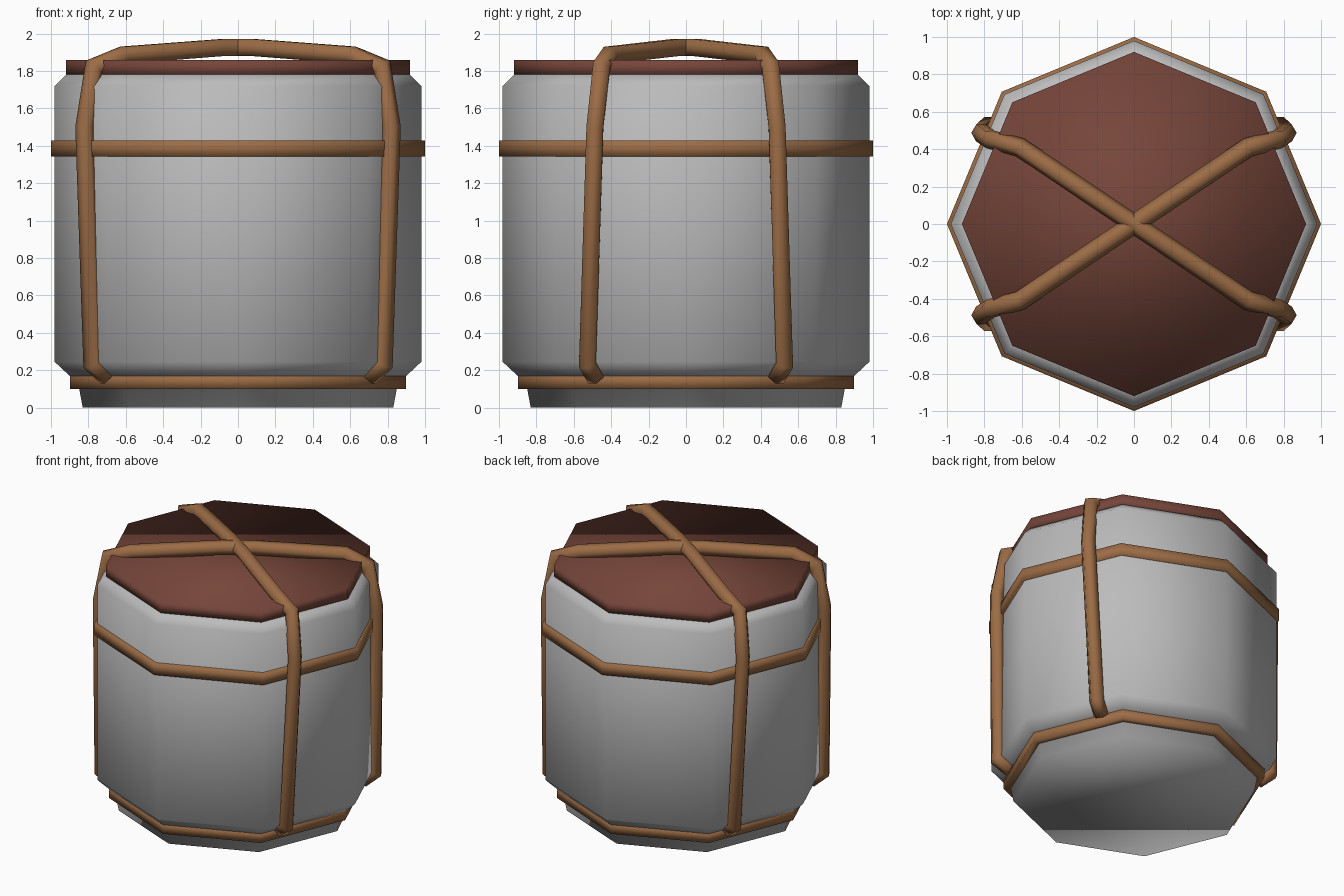
import bpy, bmesh, math
from mathutils import Vector

if "Cube" in bpy.data.objects:
    bpy.data.objects.remove(bpy.data.objects["Cube"])

SIDES = 8


def material(name, rgb):
    m = bpy.data.materials.new(name)
    m.use_nodes = True
    m.diffuse_color = (*rgb, 1)
    bsdf = m.node_tree.nodes["Principled BSDF"]
    bsdf.inputs["Base Color"].default_value = (*rgb, 1)
    bsdf.inputs["Roughness"].default_value = 0.8
    return m


clay = material("grey clay", (0.5, 0.5, 0.5))
leather = material("red brown lid", (0.18, 0.06, 0.042))
rope = material("tan rope", (0.33, 0.15, 0.06))


def finish(name, bm, mat):
    bmesh.ops.recalc_face_normals(bm, faces=bm.faces)
    for f in bm.faces:
        f.smooth = True
    mesh = bpy.data.meshes.new(name)
    bm.to_mesh(mesh)
    bm.free()
    mesh.materials.append(mat)
    obj = bpy.data.objects.new(name, mesh)
    bpy.context.collection.objects.link(obj)
    return obj


def skin(bm, rings, closed):
    """Join rings of points with quads; cap the ends unless closed."""
    loops = [[bm.verts.new(p) for p in ring] for ring in rings]
    pairs = list(zip(loops, loops[1:]))
    if closed:
        pairs.append((loops[-1], loops[0]))
    else:
        bm.faces.new(loops[0])
        bm.faces.new(loops[-1])
    for a, b in pairs:
        n = len(a)
        for i in range(n):
            j = (i + 1) % n
            bm.faces.new((a[i], a[j], b[j], b[i]))


def turned(name, profile, mat, closed=False):
    """Octagonal solid from (radius, height) pairs."""
    bm = bmesh.new()
    angles = [math.tau * i / SIDES for i in range(SIDES)]
    skin(bm, [[(r * math.cos(a), r * math.sin(a), z) for a in angles]
              for r, z in profile], closed)
    return finish(name, bm, mat)


def hoop(name, outer, z, height, depth):
    inner, h = outer - depth, height / 2
    turned(name, [(outer, z - h), (outer, z + h), (inner, z + h), (inner, z - h)],
           rope, closed=True)


def strap(name, half_path, flip, radius=0.052, sides=6):
    """Rope over the lid, from one side to the opposite one."""
    half = [Vector((x, y * flip, z)) for x, y, z in half_path]
    path = half + [Vector((-p.x, -p.y, p.z)) for p in reversed(half)]
    across = Vector((-path[2].y, path[2].x, 0)).normalized()
    rings = []
    for i, p in enumerate(path):
        before = (p - path[max(i - 1, 0)]).normalized()
        after = (path[min(i + 1, len(path) - 1)] - p).normalized()
        t = (before + after).normalized()
        side = (across - t * across.dot(t)).normalized()
        up = t.cross(side)
        # widen the mitred bends so the rope keeps its thickness
        stretch = 1 / max(t.dot(after if after.length else before), 0.6)
        rings.append([p + side * radius * math.cos(math.tau * k / sides)
                      + up * radius * stretch * math.sin(math.tau * k / sides)
                      for k in range(sides)])
    bm = bmesh.new()
    skin(bm, rings, closed=False)
    finish(name, bm, rope)


# Pot body and lid
turned("pot_body", [(0.83, 0), (0.86, 0.16), (0.9, 0.17), (0.98, 0.245),
                    (0.98, 1.72), (0.92, 1.78)], clay)
turned("lid", [(0.92, 1.775), (0.92, 1.86)], leather)

# Rope hoops around the pot
hoop("upper_hoop", 1.0, 1.385, 0.086, 0.08)
hoop("lower_hoop", 0.897, 0.14, 0.08, 0.08)

# Crossed ropes over the lid
half = [(0.70, 0.485, 0.165), (0.775, 0.527, 0.235), (0.818, 0.487, 1.5),
        (0.768, 0.452, 1.82), (0.61, 0.41, 1.885), (0.09, 0.06, 1.925)]
strap("rope_strap_a", half, 1)
strap("rope_strap_b", half, -1)
